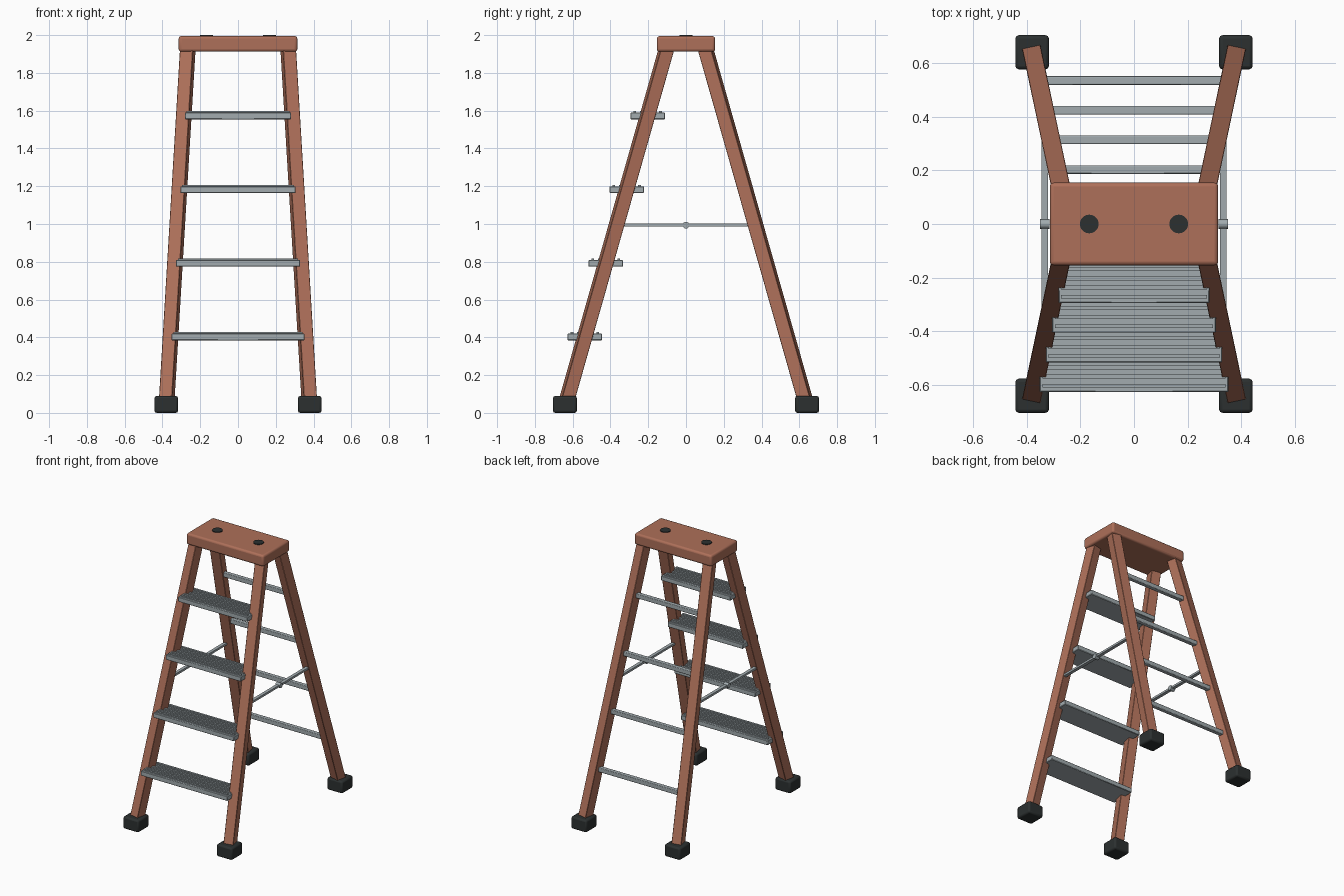
import bpy, bmesh, math
from mathutils import Vector, Matrix

if "Cube" in bpy.data.objects:
    bpy.data.objects.remove(bpy.data.objects["Cube"])


def material(name, rgb):
    m = bpy.data.materials.new(name)
    m.diffuse_color = (*rgb, 1)
    m.use_nodes = True
    m.node_tree.nodes["Principled BSDF"].inputs["Base Color"].default_value = m.diffuse_color
    return m


WOOD = material("terracotta", (0.42, 0.16, 0.10))
RUBBER = material("rubber", (0.025, 0.03, 0.03))
METAL = material("metal", (0.36, 0.41, 0.43))


def finish(name, bm, mat, bevel=0, segments=2):
    me = bpy.data.meshes.new(name)
    bm.to_mesh(me)
    bm.free()
    ob = bpy.data.objects.new(name, me)
    bpy.context.collection.objects.link(ob)
    me.materials.append(mat)
    if bevel:
        mod = ob.modifiers.new("bevel", 'BEVEL')
        mod.width, mod.segments = bevel, segments
    bpy.ops.object.select_all(action='DESELECT')
    bpy.context.view_layer.objects.active = ob
    ob.select_set(True)
    bpy.ops.object.shade_smooth_by_angle(angle=math.radians(35))
    return ob


def add_box(bm, centre, size):
    bmesh.ops.create_cube(bm, size=1, matrix=Matrix.Translation(centre) @ Matrix.Diagonal((*size, 1)))


def box(name, centre, size, mat, bevel=0, segments=2):
    bm = bmesh.new()
    add_box(bm, centre, size)
    return finish(name, bm, mat, bevel, segments)


def cylinder(name, centre, radius, depth, mat, axis='Z', sides=24):
    bm = bmesh.new()
    rot = Matrix.Rotation(math.pi / 2, 4, 'Y') if axis == 'X' else Matrix()
    bmesh.ops.create_cone(bm, cap_ends=True, segments=sides, radius1=radius, radius2=radius,
                          depth=depth, matrix=Matrix.Translation(centre) @ rot)
    return finish(name, bm, mat)


def beam(name, a, b, width, mat, bevel):
    # square bar from a to b with one side kept level
    a, b = Vector(a), Vector(b)
    d = (b - a).normalized()
    u = d.cross(Vector((0, 0, 1))).normalized()
    v = d.cross(u)
    rot = Matrix((u, v, d)).transposed().to_4x4()
    bm = bmesh.new()
    bmesh.ops.create_cube(bm, size=1, matrix=Matrix.Translation((a + b) / 2) @ rot
                          @ Matrix.Diagonal((width, width, (b - a).length, 1)))
    return finish(name, bm, mat, bevel, 1)


def leg_at(z):
    # centreline of a leg in the +x +y quadrant
    return 0.376 - (z - 0.09) * 0.06, 0.625 - (z - 0.09) * 0.284


# top cap with two discs
box("top_cap", (0, 0, 1.9535), (0.628, 0.308, 0.083), WOOD, 0.014, 3)
for side in (-1, 1):
    cylinder("cap_disc", (side * 0.167, 0, 1.99), 0.035, 0.02, RUBBER)

# legs and feet
for sy, label in ((-1, "front"), (1, "rear")):
    for sx in (-1, 1):
        (x0, y0), (x1, y1) = leg_at(0.03), leg_at(1.935)
        beam(label + "_leg", (sx * x0, sy * y0, 0.03), (sx * x1, sy * y1, 1.935), 0.07, WOOD, 0.002)
        box(label + "_foot", (sx * 0.38, sy * 0.641, 0.045), (0.125, 0.127, 0.09), RUBBER, 0.012, 2)

# ridged front steps and rear rungs
for i in range(4):
    z = 0.405 + 0.39 * i
    x, y = leg_at(z)
    half = x - 0.005
    box("step", (0, -y, z - 0.003), (2 * half, 0.183, 0.035), METAL, 0.003, 1)
    bm = bmesh.new()
    for k in range(-2, 3):
        add_box(bm, (0, -y + k * 0.034, z + 0.016), (2 * half - 0.02, 0.014, 0.012))
    finish("step_ridges", bm, METAL)
    box("rear_rung", (0, y, z), (2 * half, 0.032, 0.032), METAL, 0.004, 2)

# spreader braces with centre pivots
for sx in (-1, 1):
    box("spreader_brace", (sx * 0.333, 0, 0.994), (0.024, 0.72, 0.015), METAL)
    cylinder("brace_pivot", (sx * 0.333, 0, 0.994), 0.018, 0.036, METAL, 'X', 16)
